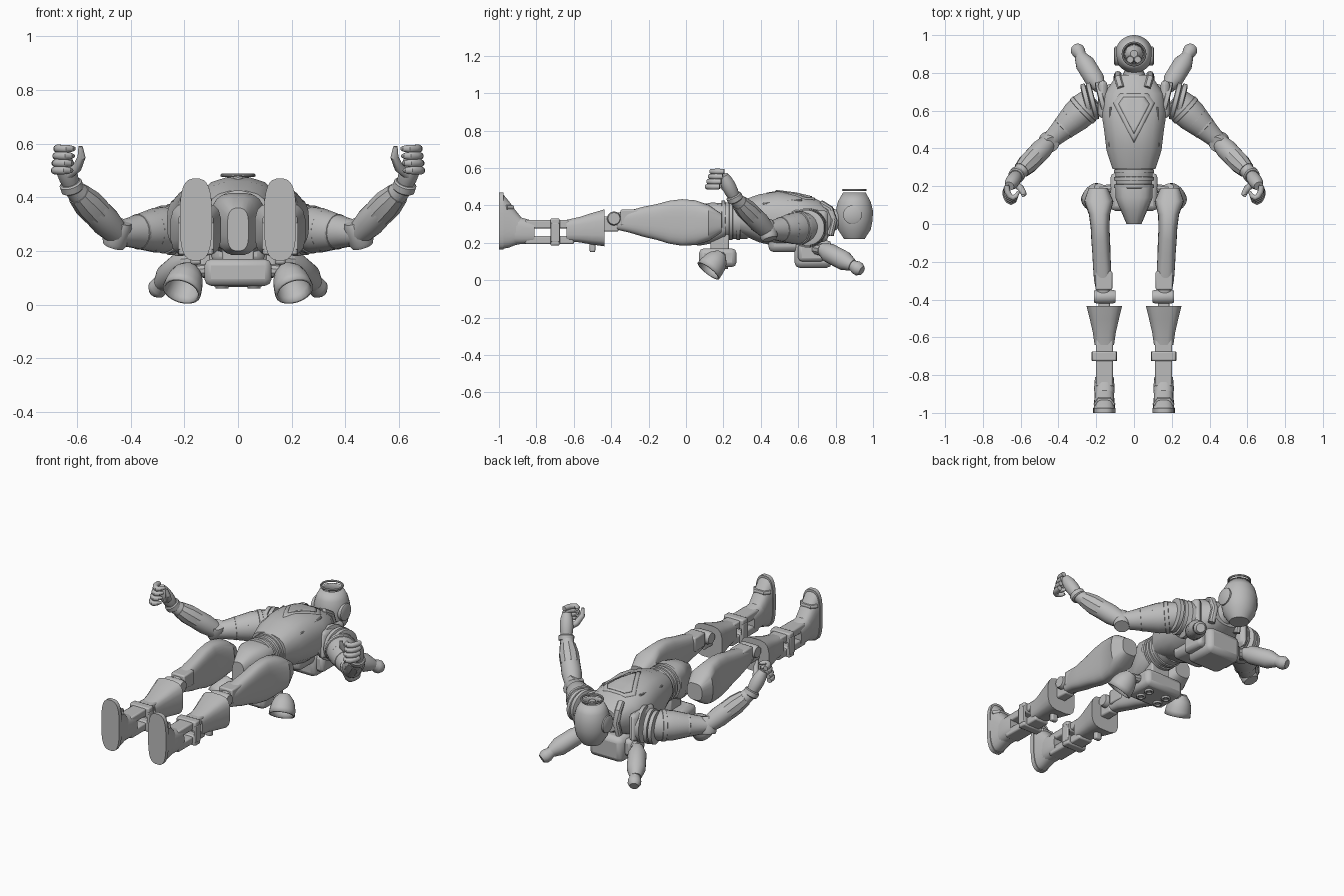
import bpy, bmesh, math
from mathutils import Vector

cube = bpy.data.objects.get("Cube")
if cube:
    bpy.data.objects.remove(cube, do_unlink=True)

grey = bpy.data.materials.new("plain grey")
grey.use_nodes = True
grey.diffuse_color = (.5, .5, .5, 1)
grey.node_tree.nodes["Principled BSDF"].inputs["Base Color"].default_value = grey.diffuse_color
lengthwise = Vector((0, 1, 0))


def finish(name, bm, mirror):
    """Turn a bmesh in world space into a shaded, optionally mirrored object."""
    bmesh.ops.recalc_face_normals(bm, faces=bm.faces)
    mesh = bpy.data.meshes.new(name)
    bm.to_mesh(mesh)
    bm.free()
    mesh.materials.append(grey)
    obj = bpy.data.objects.new(name, mesh)
    bpy.context.collection.objects.link(obj)
    bpy.ops.object.select_all(action="DESELECT")
    bpy.context.view_layer.objects.active = obj
    obj.select_set(True)
    bpy.ops.object.shade_smooth_by_angle(angle=math.radians(35))
    if mirror:
        obj.modifiers.new("Mirror", "MIRROR")
    return obj


def tube(name, points, widths, heights=None, sides=20, power=2, mirror=True, hollow=False, axis=None):
    """Loft superelliptic rings along a path, one width and height per point."""
    bm = bmesh.new()
    heights = heights or widths
    rings = []
    for i, point in enumerate(points):
        before, after = points[max(i - 1, 0)], points[min(i + 1, len(points) - 1)]
        along = axis or (Vector(after) - Vector(before)).normalized()
        reference = lengthwise if abs(along.z) > .9 else Vector((0, 0, 1))
        across = along.cross(reference).normalized()
        up = across.cross(along)
        ring = []
        for k in range(sides):
            angle = math.tau * (k + .5) / sides
            c, s = math.cos(angle), math.sin(angle)
            c = math.copysign(abs(c) ** (2 / power), c)
            s = math.copysign(abs(s) ** (2 / power), s)
            ring.append(bm.verts.new(Vector(point) + across * widths[i] * c + up * heights[i] * s))
        rings.append(ring)
    for a, b in zip(rings, rings[1:]):
        for k in range(sides):
            n = (k + 1) % sides
            bm.faces.new((a[k], a[n], b[n], b[k]))
    bm.faces.new(rings[0])
    if not hollow:
        bm.faces.new(rings[-1])
    obj = finish(name, bm, mirror)
    if hollow:
        obj.modifiers.new("Wall", "SOLIDIFY").thickness = .01
    return obj


def limb(name, start, end, widths, heights=None, **options):
    """Straight loft with evenly spaced rings."""
    start, end = Vector(start), Vector(end)
    steps = len(widths) - 1
    points = [start.lerp(end, i / steps) for i in range(steps + 1)]
    return tube(name, points, widths, heights, **options)


def cord(name, points, radius, **options):
    """Bent rod of constant thickness."""
    tube(name, points, [radius] * len(points), sides=10, **options)


def ring(name, centre, direction, radius, depth, mirror=True):
    """Short disc with softened rims."""
    half = Vector(direction).normalized() * depth / 2
    edge = radius * .85
    points = [Vector(centre) + half * t for t in (-1, -.7, .7, 1)]
    tube(name, points, [edge, radius, radius, edge], sides=28, mirror=mirror)


def box(name, centre, size, mirror=True, bevel=.008):
    bm = bmesh.new()
    bmesh.ops.create_cube(bm, size=1)
    bmesh.ops.scale(bm, vec=size, verts=bm.verts)
    bmesh.ops.translate(bm, vec=centre, verts=bm.verts)
    softening = finish(name, bm, mirror).modifiers
    edge = softening.new("Bevel", "BEVEL")
    edge.width, edge.segments = bevel, 2
    softening.move(len(softening) - 1, 0)


def shield(name, scale, lift):
    """Kite plate laid over the chest."""
    bm = bmesh.new()
    half = [(0, -.19), (.11, .02), (.075, .07)]
    outline = half + [(-x, y) for x, y in reversed(half[1:])]
    bm.faces.new([bm.verts.new((x * scale, .62 + y * scale, .6)) for x, y in outline])
    bmesh.ops.poke(bm, faces=bm.faces)
    bmesh.ops.subdivide_edges(bm, edges=bm.edges, cuts=5, use_grid_fill=True)
    modifiers = finish(name, bm, False).modifiers
    wrap = modifiers.new("Wrap", "SHRINKWRAP")
    wrap.target, wrap.wrap_method, wrap.offset = chest, "PROJECT", lift
    wrap.use_project_z = wrap.use_negative_direction = True
    wrap.use_positive_direction = False
    modifiers.new("Thickness", "SOLIDIFY").thickness = .008


# Chest with stacked shield plates and side seams
chest = limb("chest_shell", (0, .29, .335), (0, .79, .315), [.115, .148, .16, .175, .162, .09],
             [.09, .13, .15, .14, .12, .07], power=2.5, sides=16, mirror=False, axis=lengthwise)
shield("chest_shield", 1, .003)
shield("chest_inner_shield", .75, .008)
cord("chest_seam", [(.1, .31, .38), (.13, .42, .41), (.125, .62, .43)], .006)

# Waist and pelvis
limb("waist", (0, .16, .32), (0, .33, .32), [.09, .1, .1], mirror=False)
for y in (.2, .24, .28):
    ring("waist_band", (0, y, .32), lengthwise, .106, .025, mirror=False)
limb("pelvis", (0, 0, .28), (0, .21, .32), [.04, .07, .1, .1], [.08, .11, .11, .09],
     power=3, mirror=False, axis=lengthwise)

# Collar and shoulder harness
limb("neck", (0, .76, .32), (0, .86, .34), [.075, .05, .05], mirror=False)
cord("collar_strap", [(.07, .72, .41), (.085, .77, .38), (.085, .79, .32), (.09, .77, .24)], .02)
box("shoulder_yoke", (.165, .66, .29), (.05, .2, .17), bevel=.03)
for reach, size in ((.17, .105), (.22, .1), (.25, .095)):
    ring("shoulder_ring", (reach, .65, .28), (1, -.25, 0), size, .03)

# Open helmet and the face inside it
crown = Vector((0, .9, .47))
limb("helmet", (0, .9, .22), crown, [.055, .088, .098, .1, .088, .06], sides=32,
     mirror=False, hollow=True)
rim = [crown + Vector((math.sin(a), math.cos(a), .2)) * .06
       for a in (math.pi * i / 12 for i in range(13))]
cord("helmet_rim", rim, .006)
limb("face", (0, .9, .4), (0, .9, .45), [.05, .045, .02], mirror=False)
ring("cheek", (.02, .87, .44), (0, 0, 1), .02, .03)
ring("ear_disc", (.09, .89, .35), (1, 0, 0), .05, .03)

# Back pack and bottles
box("back_pack", (0, .68, .14), (.22, .2, .15), mirror=False, bevel=.03)
box("back_plate", (0, .53, .2), (.2, .18, .1), mirror=False, bevel=.03)
box("pack_pod", (.12, .67, .15), (.06, .14, .1), bevel=.02)
cord("bottle_bracket", [(.1, .68, .17), (.2, .73, .16)], .03)
limb("bottle", (.18, .72, .17), (.285, .89, .08), [.03, .052, .052, .052, .032])
limb("bottle_neck", (.275, .88, .085), (.31, .94, .05), [.03, .03, .037, .037, .025])

# Hip pack, its ports and the thrusters
box("hip_pack", (0, .17, .12), (.25, .2, .1), mirror=False, bevel=.025)
box("pack_mount", (0, .18, .2), (.12, .1, .1), mirror=False)
for y in (.13, .2):
    limb("port", (.06, y, .075), (.06, y, .06), [.025, .025], hollow=True)
limb("thruster", (.18, .19, .14), (.21, .12, .05), [.03, .055, .066, .071, .073], hollow=True)
cord("thruster_arm", [(.1, .19, .13), (.18, .18, .12)], .025)

# Thighs swell outward at the hip
limb("thigh", (.162, -.37, .315), (.19, .19, .305),
     [.035, .046, .048, .048, .05, .05, .056, .078, .05],
     [.045, .06, .08, .095, .115, .125, .12, .098, .05], power=3, sides=28, axis=lengthwise)
box("knee_guard", (.16, -.3, .335), (.09, .1, .085))
ring("knee_joint", (.155, -.385, .33), (1, 0, 0), .037, .115)

# Shins: a flared cuff above two rails held by a band
leg = .157
box("knee_link", (leg, -.41, .3), (.06, .1, .08))
limb("shin_cuff", (leg, -.64, .265), (leg, -.435, .28), [.052, .062, .078, .095],
     [.058, .068, .085, .1], power=3.5, sides=16, axis=lengthwise)
box("calf_spur", (leg, -.5, .175), (.04, .03, .05))
for side, z in (("front", .3), ("back", .215)):
    box(f"shin_{side}_rail", (leg, -.73, z), (.09, .26, .045))
    box(f"shin_{side}_band", (leg, -.7, z), (.13, .05, .06))
for x in (-.06, .06):
    box("shin_side_band", (leg + x, -.7, .255), (.015, .05, .1), bevel=.004)

# Boots
limb("ankle", (leg, -.93, .27), (leg, -.81, .255), [.05, .055, .05], [.08, .07, .06],
     power=3, axis=lengthwise)
limb("boot_sole", (leg, -1, .317), (leg, -.975, .317), [.06, .06], [.153, .153], power=3, sides=28)
limb("boot", (leg, -.98, .315), (leg, -.88, .265), [.057, .055, .052, .05],
     [.148, .125, .095, .07], power=2.8, sides=24, axis=lengthwise)
cord("boot_strap", [(leg + x, y, .39) for x, y in ((-.05, -.96), (-.03, -.93), (.03, -.93),
                                                  (.05, -.96))], .012)

# Arms hang between four named joints
shoulder, elbow = Vector((.21, .66, .285)), Vector((.45, .435, .265))
cuff, hand = Vector((.62, .26, .44)), Vector((.66, .2, .56))
limb("upper_arm", shoulder, elbow, [.075, .086, .084, .07, .056, .045])
for t in (.25, .45, .65):
    ring("sleeve_fold", shoulder.lerp(elbow, t), elbow - shoulder, .105 - t * .06, .03)
ring("elbow_joint", elbow, (.3, .3, -1), .047, .1)
limb("forearm", elbow, cuff, [.045, .056, .054, .044, .035])
limb("forearm_guard", elbow.lerp(cuff, .45), elbow.lerp(cuff, .85), [.056, .056, .045], sides=10)
ring("wrist_cuff", cuff, hand - cuff, .043, .035)

# Hands with curled fingers
limb("palm", cuff, hand, [.028, .036, .038, .035, .025])
for i in range(4):
    knuckle = Vector((.65 - i * .003, .18 + i * .008, .5 + i * .027))
    curl = [knuckle + Vector((math.cos(a) * .034, math.sin(a) * -.065, 0))
            for a in (math.pi * j / 6 for j in range(6))]
    tube("finger", curl, [.014, .016, .015, .015, .013, .008], sides=12)
tube("thumb", [(.64, .22, .48), (.6, .19, .51), (.583, .16, .55), (.587, .15, .59)],
     [.018, .018, .015, .008], sides=12)
